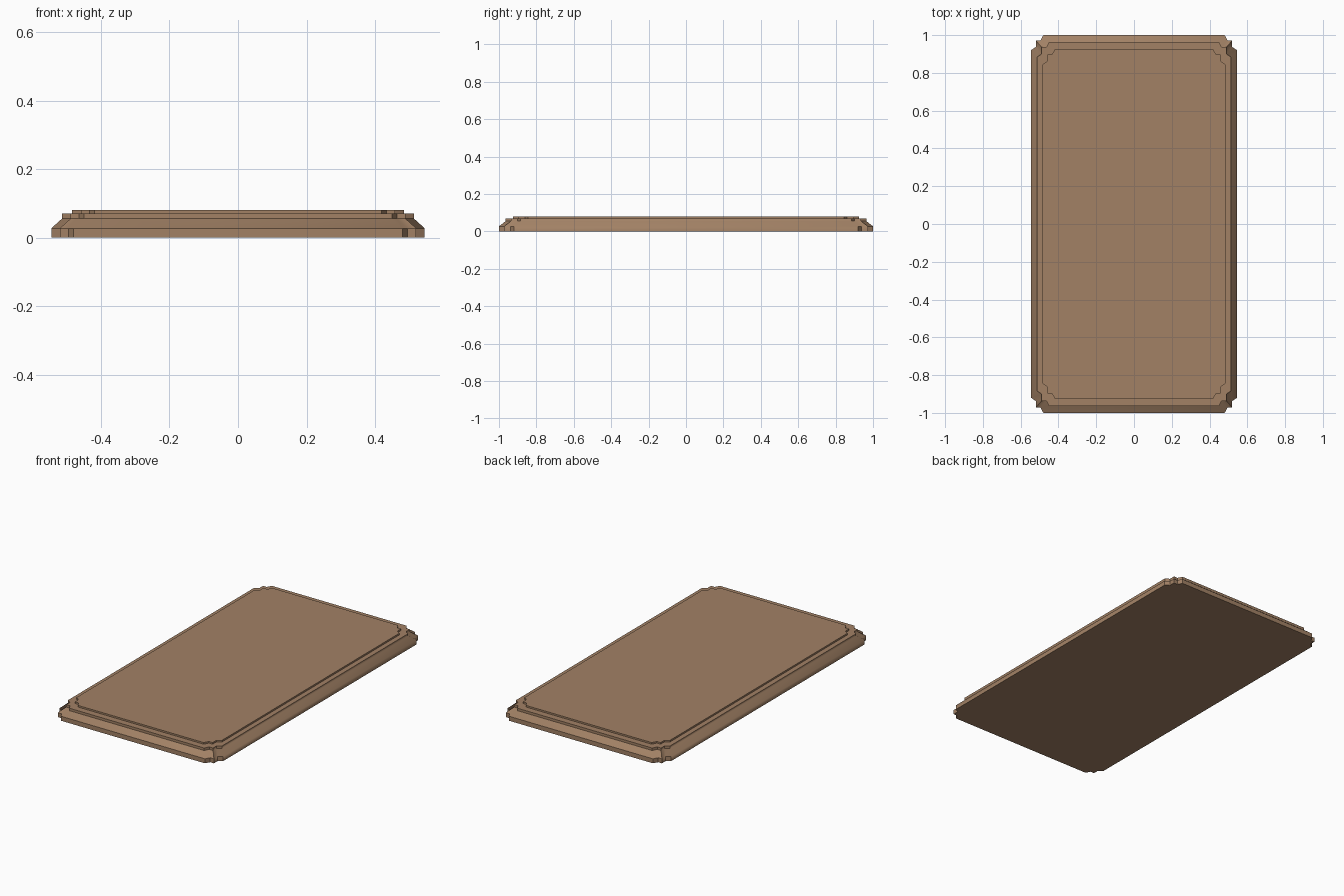
import bpy, bmesh, math

if "Cube" in bpy.data.objects:
    bpy.data.objects.remove(bpy.data.objects["Cube"])

mat = bpy.data.materials.new("wood_brown")
mat.diffuse_color = (0.36, 0.22, 0.13, 1)
mat.use_nodes = True
mat.node_tree.nodes["Principled BSDF"].inputs["Base Color"].default_value = mat.diffuse_color

# One corner of the notched outline, from the long side round to the short side
CORNER = [(0.545, 0.92), (0.52, 0.937), (0.52, 0.972), (0.495, 0.972), (0.48, 1.0)]


def outline(dx, dy):
    """Full outline mirrored from one corner, inset by dx, dy."""
    c = [(x - dx, y - dy) for x, y in CORNER]
    pts = list(c)
    pts += [(-x, y) for x, y in reversed(c)]
    pts += [(-x, -y) for x, y in c]
    pts += [(x, -y) for x, y in reversed(c)]
    return pts


def stepped_slab(name, levels):
    """Stack outlines given as (inset x, inset y, z) and cap both ends."""
    bm = bmesh.new()
    rings = [[bm.verts.new((x, y, z)) for x, y in outline(dx, dy)]
             for dx, dy, z in levels]
    n = len(rings[0])
    for a, b in zip(rings, rings[1:]):
        for i in range(n):
            j = (i + 1) % n
            bm.faces.new((a[i], a[j], b[j], b[i]))
    bm.faces.new(list(reversed(rings[0])))
    bm.faces.new(rings[-1])
    me = bpy.data.meshes.new(name)
    bm.to_mesh(me)
    bm.free()
    ob = bpy.data.objects.new(name, me)
    bpy.context.collection.objects.link(ob)
    me.materials.append(mat)
    bpy.ops.object.select_all(action='DESELECT')
    ob.select_set(True)
    bpy.context.view_layer.objects.active = ob
    bpy.ops.object.shade_smooth_by_angle(angle=math.radians(52))


# Plaque: moulded edge, narrow ledge, thin raised panel
stepped_slab("plaque_board", [
    (0, 0, 0), (0, 0, 0.027),
    (0.031, 0.036, 0.055), (0.031, 0.036, 0.07),
    (0.061, 0.075, 0.07), (0.061, 0.075, 0.08),
])
